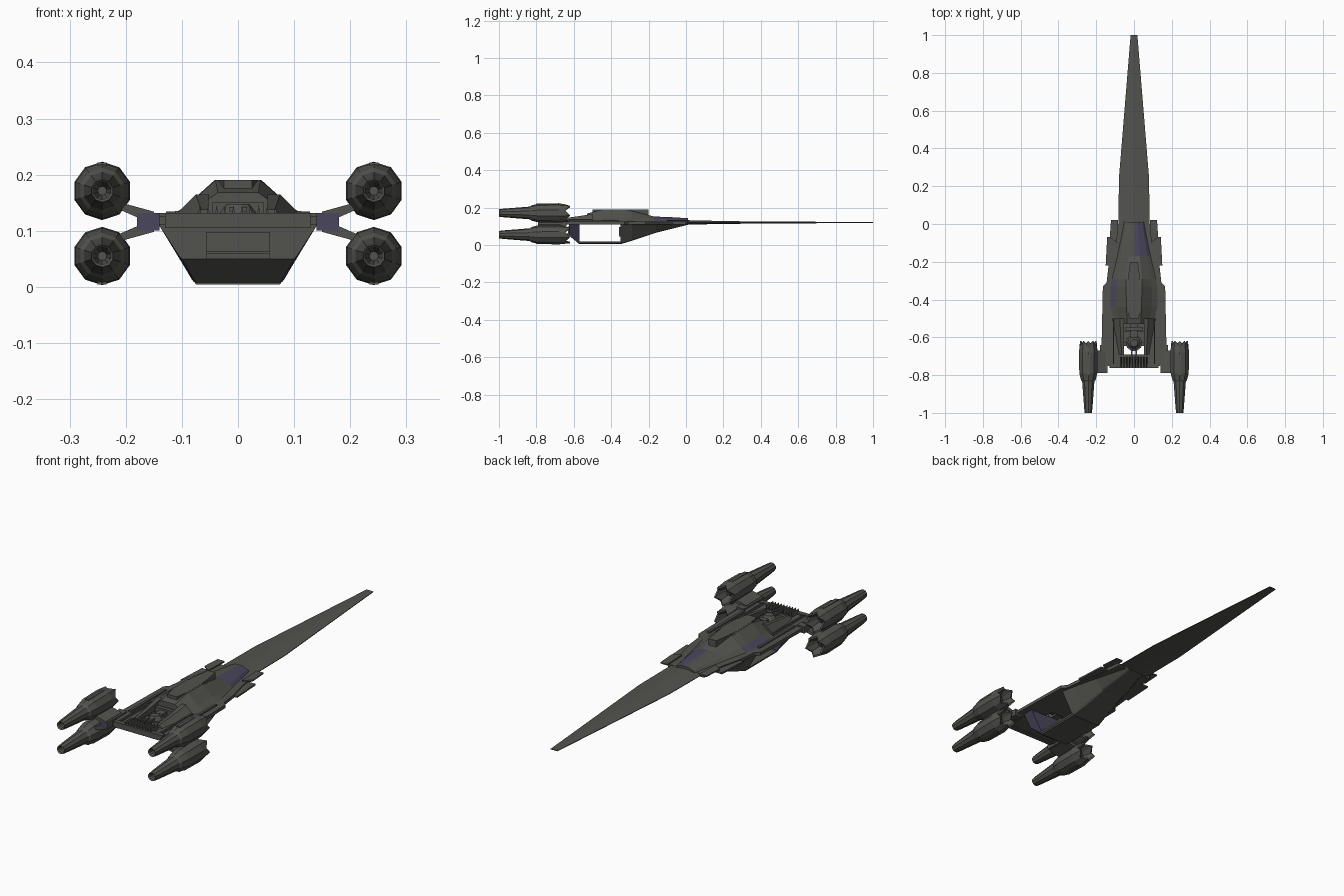
import bpy, bmesh, math
from mathutils import Vector

if "Cube" in bpy.data.objects:
    bpy.data.objects.remove(bpy.data.objects["Cube"])


def material(name, r, g, b):
    m = bpy.data.materials.new(name)
    m.use_nodes = True
    m.diffuse_color = (r, g, b, 1)
    m.node_tree.nodes["Principled BSDF"].inputs["Base Color"].default_value = (r, g, b, 1)
    return m


GREY = material("hull grey", 0.085, 0.085, 0.076)
PURPLE = material("dull purple", 0.068, 0.062, 0.11)


def finish(name, bm, rule=None, mats=(GREY, PURPLE)):
    """Make an object; rule(face centre, normal) picks the painted faces."""
    bmesh.ops.recalc_face_normals(bm, faces=bm.faces)
    for f in bm.faces:
        f.material_index = int(bool(rule and rule(f.calc_center_median(), f.normal)))
    me = bpy.data.meshes.new(name)
    bm.to_mesh(me)
    bm.free()
    for m in mats:
        me.materials.append(m)
    ob = bpy.data.objects.new(name, me)
    bpy.context.scene.collection.objects.link(ob)
    return ob


def loft(name, rings, rule=None):
    """Skin a row of equal rings and cap both ends."""
    bm = bmesh.new()
    vs = [[bm.verts.new(p) for p in ring] for ring in rings]
    n = len(vs[0])
    for a, b in zip(vs, vs[1:]):
        for i in range(n):
            j = (i + 1) % n
            bm.faces.new((a[i], a[j], b[j], b[i]))
    bm.faces.new(vs[0])
    bm.faces.new(vs[-1])
    return finish(name, bm, rule)


def slab(name, pts, z0, z1, rule=None):
    """Flat plate from a plan outline."""
    return loft(name, [[(x, y, z) for x, y in pts] for z in (z0, z1)], rule)


def prism(name, pts, y0, y1, rule=None):
    """Bar along y from a cross-section in x and z."""
    return loft(name, [[(x, y, z) for x, z in pts] for y in (y0, y1)], rule)


def box(name, x0, x1, y0, y1, z0, z1, rule=None):
    return slab(name, [(x0, y0), (x1, y0), (x1, y1), (x0, y1)], z0, z1, rule)


def mirrored(half):
    """Close a half section by reflecting it in x."""
    return half + [(-x, z) for x, z in reversed(half)]


def section(y, half):
    return [(x, y, z) for x, z in mirrored(half)]


# Long nose blade with a shallow top and bottom ridge
blade = [(1.0, 0.018, 0.122, 0.118), (0.24, 0.08, 0.127, 0.113),
         (0.02, 0.082, 0.132, 0.109), (-0.12, 0.08, 0.128, 0.11)]
loft("nose_blade", [section(y, [(w * 0.15, top), (w, 0.121), (w, 0.118), (w * 0.3, low)])
                    for y, w, top, low in blade])

# Main deck, left open around the turret
deck_half = [(0, 0), (0.095, 0), (0.11, -0.12), (0.135, -0.22), (0.145, -0.31),
             (0.165, -0.33), (0.172, -0.66), (0.145, -0.75), (0, -0.76),
             (0, -0.69), (0.052, -0.69), (0.052, -0.53), (0, -0.53)]
for s, side in ((1, "left"), (-1, "right")):
    slab(side + "_deck", [(s * x, y) for x, y in deck_half], 0.11, 0.125)
    # Edge fins beside the nose
    slab(side + "_front_fin", [(s * x, y) for x, y in
         [(0.085, 0.02), (0.122, 0.02), (0.128, -0.07), (0.09, -0.1)]], 0.128, 0.134)
    slab(side + "_edge_fin", [(s * x, y) for x, y in
         [(0.1, -0.07), (0.142, -0.07), (0.15, -0.22), (0.11, -0.22)]], 0.112, 0.12)
    # Raised rear shoulders and rails
    loft(side + "_rear_shoulder",
         [[(s * x, y, z) for x, z in [(0.053, 0.12), (a, 0.12), (b, h), (0.053, h)]]
          for y, a, b, h in [(-0.5, 0.12, 0.075, 0.165), (-0.6, 0.1, 0.07, 0.15),
                             (-0.69, 0.085, 0.065, 0.138)]])
    box(side + "_rail", s * 0.105, s * 0.112, -0.74, -0.5, 0.12, 0.135)
    box(side + "_hull_blade", s * 0.128, s * 0.14, -0.63, -0.36, 0.12, 0.132)

# Upper hull; one nose panel and one flank panel are painted
hull = [(0.01, 0.055, 0.045, 0.02, 0.133, 0.143), (-0.07, 0.07, 0.055, 0.025, 0.137, 0.148),
        (-0.17, 0.092, 0.07, 0.03, 0.138, 0.152), (-0.29, 0.12, 0.09, 0.042, 0.142, 0.182),
        (-0.33, 0.128, 0.094, 0.042, 0.143, 0.19), (-0.44, 0.128, 0.094, 0.04, 0.143, 0.19),
        (-0.53, 0.105, 0.08, 0.036, 0.138, 0.168)]


def hull_paint(c, n):
    nose = c.x > 0.005 and -0.16 < c.y < 0 and n.z > 0.6
    flank = c.x < -0.09 and -0.42 < c.y < -0.3 and n.z > 0.2
    return nose or flank


loft("upper_hull", [section(y, [(w, 0.122), (m, zm), (t, zt), (0.002, zt)])
                    for y, w, m, t, zm, zt in hull], hull_paint)
slab("canopy_plate", mirrored([(0.02, -0.2), (0.035, -0.31), (0.035, -0.44), (0.025, -0.5)]),
     0.156, 0.1905)

# Lower wedge in front of the cargo bay
wedge = [(0.01, 0.055, 0.03, 0.108), (-0.16, 0.1, 0.05, 0.065),
         (-0.29, 0.132, 0.066, 0.022), (-0.35, 0.142, 0.074, 0.004)]
loft("lower_wedge", [section(y, [(w, 0.114), (b + 0.008, z + 0.008 * (0.112 - z) / 0.1), (b, z)])
                     for y, w, b, z in wedge])

# Open-sided cargo bay: floor, ceiling edges and rear wall
prism("bay_floor", mirrored([(0.082, 0.018), (0.08, 0.01), (0.073, 0.004)]), -0.575, -0.345)
loft("bay_rear_wall",
     [section(-0.57, [(0.142, 0.112), (0.08, 0.01), (0.073, 0.004)]),
      section(-0.625, [(0.142, 0.112), (0.105, 0.055), (0.1, 0.05)])],
     lambda c, n: abs(n.x) > 0.6 or n.y > 0.9)
box("rear_hatch", -0.057, 0.057, -0.632, -0.62, 0.062, 0.098)
box("hatch_sill", -0.057, 0.057, -0.64, -0.62, 0.05, 0.06)
box("bay_front_panel", -0.06, 0.06, -0.358, -0.345, 0.045, 0.095)

# Turret in the deck opening, held by cross beams


def drum(name, y, z0, z1, r0, r1):
    ring = [(math.cos(math.tau * i / 10), math.sin(math.tau * i / 10)) for i in range(10)]
    loft(name, [[(r * c, y + r * s, z) for c, s in ring] for r, z in ((r0, z0), (r1, z1))])


drum("turret_base", -0.63, 0.112, 0.13, 0.044, 0.044)
drum("turret_dome", -0.63, 0.13, 0.148, 0.034, 0.02)
box("turret_beam", -0.055, 0.055, -0.645, -0.625, 0.112, 0.122)
box("turret_neck", -0.018, 0.018, -0.6, -0.52, 0.115, 0.142)
box("turret_bridge", -0.045, 0.045, -0.565, -0.545, 0.125, 0.15)
for x in (-0.012, 0.012):
    box("turret_barrel", x - 0.004, x + 0.004, -0.72, -0.64, 0.134, 0.142)

# Row of cooling fins on the rear edge
for i in range(10):
    x = -0.068 + i * 0.015
    prism("cooling_fin", [(x - 0.004, 0.122), (x + 0.004, 0.122), (x, 0.146)], -0.757, -0.705)
box("rear_lip", -0.13, 0.13, -0.762, -0.74, 0.105, 0.132)

# Engine pods: nozzle, body and toothed hollow intake
pod = [(-0.94, 0.008), (-0.995, 0.016), (-1.0, 0.02), (-0.975, 0.023), (-0.835, 0.034),
       (-0.825, 0.041), (-0.79, 0.05), (-0.68, 0.052), (-0.632, 0.046), (-0.632, 0.038),
       (-0.69, 0.024), (-0.665, 0.008)]


def pod_ring(x, z, y, r):
    out = []
    for i in range(10):
        a = math.tau * (i + 0.5) / 10
        dy = (0.012 if i % 2 else -0.014) if y == -0.632 else 0
        out.append((x + r * math.cos(a), y + dy, z + r * math.sin(a)))
    return out


for s, side in ((1, "left"), (-1, "right")):
    # Wing root block with painted end
    box(side + "_pylon_block", s * 0.14, s * 0.18, -0.79, -0.64, 0.1, 0.132,
        lambda c, n: n.y < -0.9)
    for z, level, d in ((0.171, "upper", 1), (0.055, "lower", -1)):
        loft(f"{side}_{level}_engine", [pod_ring(s * 0.242, z, y, r) for y, r in pod])
        mid = 0.116
        strut = [(0.15, mid + d * 0.002), (0.15, mid + d * 0.018), (0.215, mid + d * 0.036),
                 (0.23, mid + d * 0.03), (0.18, mid + d * 0.008)]
        prism(f"{side}_{level}_strut", [(s * x, h) for x, h in strut], -0.79, -0.67)
        box(f"{side}_{level}_pod_spine", s * 0.234, s * 0.25, -0.8, -0.68,
            z + d * 0.042, z + d * 0.051)
